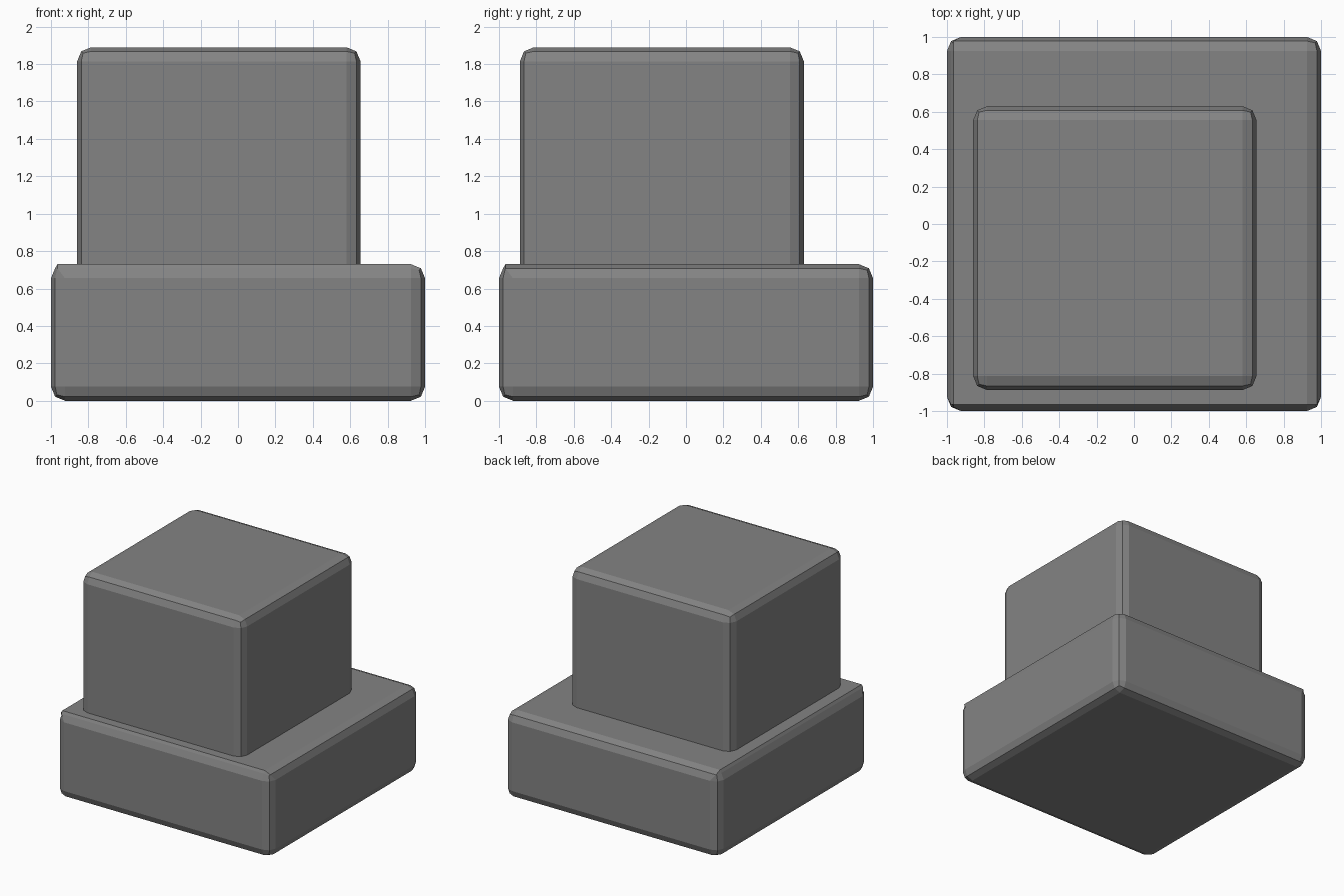
import bpy, bmesh

if "Cube" in bpy.data.objects:
    bpy.data.objects.remove(bpy.data.objects["Cube"])

# Dark grey finish
grey = bpy.data.materials.new("dark_grey")
grey.diffuse_color = (0.23, 0.23, 0.23, 1)
grey.use_nodes = True
grey.node_tree.nodes["Principled BSDF"].inputs["Base Color"].default_value = grey.diffuse_color


def rounded_block(name, lo, hi, bevel):
    """Box between two corners with two-step bevelled edges."""
    bm = bmesh.new()
    bmesh.ops.create_cube(bm, size=1)
    for v in bm.verts:
        v.co = [(lo[i] + hi[i]) / 2 + v.co[i] * (hi[i] - lo[i]) for i in range(3)]
    bmesh.ops.bevel(bm, geom=bm.edges[:], offset=bevel, offset_type='OFFSET',
                    segments=2, profile=0.5, affect='EDGES')
    mesh = bpy.data.meshes.new(name)
    bm.to_mesh(mesh)
    bm.free()
    mesh.materials.append(grey)
    obj = bpy.data.objects.new(name, mesh)
    bpy.context.collection.objects.link(obj)
    return obj


# Wide base slab
base = rounded_block("base_slab", (-1, -1, 0), (1, 1, 0.73), 0.075)

# Narrower rounding on the slab's left and front top edges
for v in base.data.vertices:
    if v.co.z > 0.68:
        for axis in (0, 1):
            if -0.965 < v.co[axis] < -0.9:
                v.co[axis] = -0.965

# Off-centre cube sunk into the slab
rounded_block("upper_cube", (-0.86, -0.888, 0.38), (0.655, 0.63, 1.89), 0.075)
